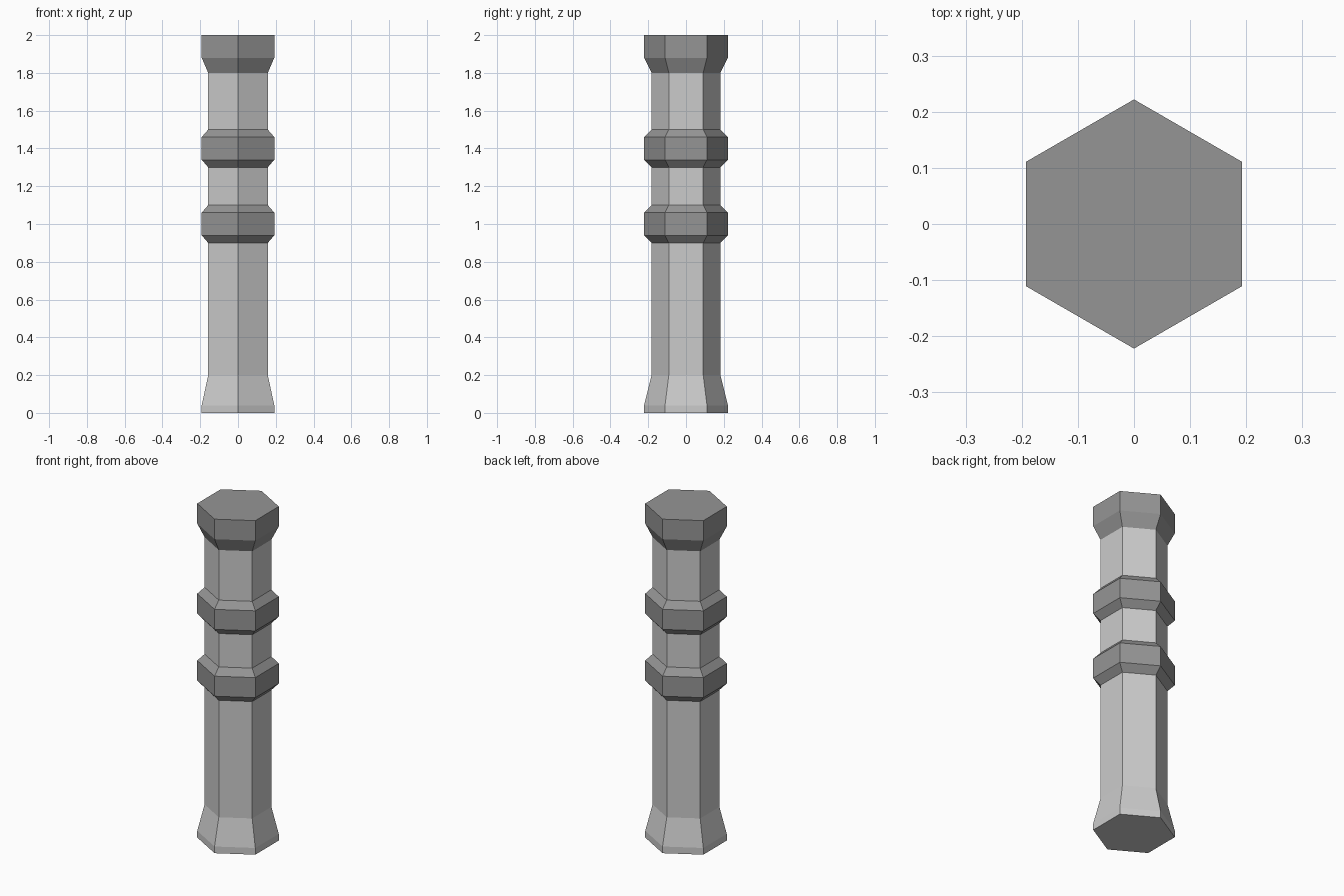
import bpy, bmesh
from math import pi, sin, cos

if "Cube" in bpy.data.objects:
    bpy.data.objects.remove(bpy.data.objects["Cube"])

SIDES = 6
R_SHAFT, R_WIDE = 0.182, 0.222

dark = bpy.data.materials.new("dark_grey")
dark.diffuse_color = (0.3, 0.3, 0.3, 1)
dark.use_nodes = True
dark.node_tree.nodes["Principled BSDF"].inputs["Base Color"].default_value = dark.diffuse_color


def hex_part(name, profile, mat=None, cap_bottom=False, cap_top=False):
    """Hexagonal lathe of (radius, z) points, corners on the y axis."""
    bm = bmesh.new()
    rings = [[bm.verts.new((r * cos(pi / 2 + 2 * pi * i / SIDES),
                            r * sin(pi / 2 + 2 * pi * i / SIDES), z))
              for i in range(SIDES)] for r, z in profile]
    for low, high in zip(rings, rings[1:]):
        for i in range(SIDES):
            j = (i + 1) % SIDES
            bm.faces.new((low[i], low[j], high[j], high[i]))
    if cap_bottom:
        bm.faces.new(rings[0][::-1])
    if cap_top:
        bm.faces.new(rings[-1])
    mesh = bpy.data.meshes.new(name)
    bm.to_mesh(mesh)
    bm.free()
    if mat:
        mesh.materials.append(mat)
    obj = bpy.data.objects.new(name, mesh)
    bpy.context.collection.objects.link(obj)
    return obj


# Flared foot running into the lower shaft
hex_part("foot_and_lower_shaft",
         [(R_WIDE, 0), (R_WIDE, 0.04), (R_SHAFT, 0.2), (R_SHAFT, 0.9)],
         cap_bottom=True)

# Two bevelled collars, meeting the shaft pieces edge to edge
for name, z in (("lower_collar", 0.9), ("upper_collar", 1.3)):
    hex_part(name, [(R_SHAFT, z), (R_WIDE, z + 0.04),
                    (R_WIDE, z + 0.16), (R_SHAFT, z + 0.2)], dark)

# Shaft pieces between the collars and the head
hex_part("middle_shaft", [(R_SHAFT, 1.1), (R_SHAFT, 1.3)])
hex_part("upper_shaft", [(R_SHAFT, 1.5), (R_SHAFT, 1.8)])

# Flared head with flat top
hex_part("head", [(R_SHAFT, 1.8), (R_WIDE, 1.88), (R_WIDE, 2.0)],
         dark, cap_top=True)
